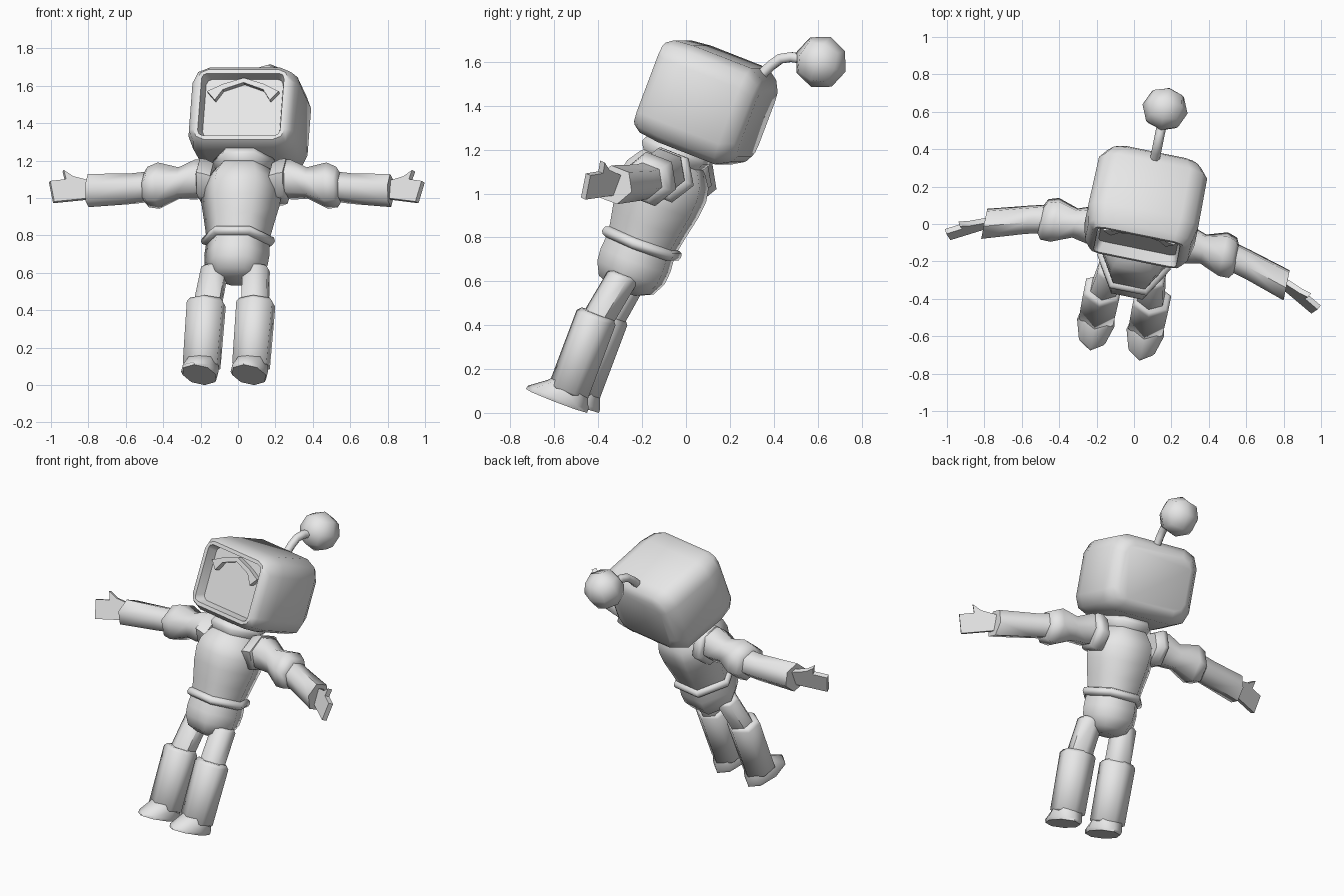
import bpy, bmesh, math
from mathutils import Matrix, Vector

if "Cube" in bpy.data.objects:
    bpy.data.objects.remove(bpy.data.objects["Cube"])

# Whole figure is modelled upright, then turned and leaned back
POSE = (Matrix.Translation((-0.0575, -0.483, 0.023))
        @ Matrix.Rotation(math.radians(-11.5), 4, 'Z')
        @ Matrix.Rotation(math.radians(-21), 4, 'X'))
X, Y, Z = Vector((1, 0, 0)), Vector((0, 1, 0)), Vector((0, 0, 1))

grey = bpy.data.materials.new("plain_grey")
grey.diffuse_color = (0.8, 0.8, 0.8, 1)
grey.use_nodes = True
grey.node_tree.nodes["Principled BSDF"].inputs["Base Color"].default_value = grey.diffuse_color


def finish(name, bm, angle=62):
    bmesh.ops.recalc_face_normals(bm, faces=bm.faces)
    mesh = bpy.data.meshes.new(name)
    bm.to_mesh(mesh)
    bm.free()
    mesh.materials.append(grey)
    obj = bpy.data.objects.new(name, mesh)
    bpy.context.collection.objects.link(obj)
    obj.matrix_world = POSE
    bpy.ops.object.select_all(action='DESELECT')
    obj.select_set(True)
    bpy.context.view_layer.objects.active = obj
    bpy.ops.object.shade_smooth_by_angle(angle=math.radians(angle))
    return obj


def loft(name, rings, side=1, angle=62):
    """Skin a list of equal-length point rings and cap both ends."""
    bm = bmesh.new()
    vs = [[bm.verts.new((p[0] * side, p[1], p[2])) for p in r] for r in rings]
    n = len(vs[0])
    for a, b in zip(vs, vs[1:]):
        for i in range(n):
            bm.faces.new((a[i], a[(i + 1) % n], b[(i + 1) % n], b[i]))
    bm.faces.new(vs[0])
    bm.faces.new(vs[-1])
    return finish(name, bm, angle)


def ring(c, ra, rb, a, b, n=6):
    return [Vector(c) + a * ra * math.cos(2 * math.pi * i / n)
            + b * rb * math.sin(2 * math.pi * i / n) for i in range(n)]


def tube(name, stations, a, b, side=1, n=6):
    """stations: (centre, radius along a, radius along b)"""
    return loft(name, [ring(c, ra, rb, a, b, n) for c, ra, rb in stations], side)


def plate(name, outline, at, depth, side=1):
    """Extrude a flat outline; at(u, z) places a point, depth is the offset."""
    front = [at(u, z) for u, z in outline]
    return loft(name, [front, [p + depth for p in front]], side, 30)


def lathe(name, profile):
    """Upright hexagonal body part; profile: (z, radius)"""
    return tube(name, [((0, 0, z), r, r) for z, r in profile], X, Y)


# Torso
lathe("pelvis", [(0.57, 0.07), (0.60, 0.14), (0.66, 0.172), (0.72, 0.178), (0.81, 0.17)])
lathe("belt", [(0.775, 0.17), (0.785, 0.195), (0.80, 0.202), (0.82, 0.195), (0.83, 0.17)])
lathe("chest", [(0.80, 0.17), (0.90, 0.19), (1.00, 0.212), (1.08, 0.22),
                (1.14, 0.208), (1.20, 0.165), (1.23, 0.13)])
lathe("collar", [(1.18, 0.13), (1.20, 0.145), (1.245, 0.175), (1.265, 0.165), (1.31, 0.13)])


# Head: chamfered boxes lofted front to back, with a recessed face
def box_ring(y, hw, hh, c):
    pts = []
    for sx, sz, flip in ((1, 1, 0), (-1, 1, 1), (-1, -1, 0), (1, -1, 1)):
        k = c * 0.3
        corner = [(hw, hh - c), (hw - k, hh - k), (hw - c, hh)]
        for u, w in (corner[::-1] if flip else corner):
            pts.append((sx * u, y, 1.51 + sz * w))
    return pts


loft("head", [box_ring(0.305, 0.22, 0.165, 0.06), box_ring(0.285, 0.255, 0.20, 0.09),
              box_ring(0.225, 0.295, 0.235, 0.10), box_ring(-0.06, 0.30, 0.235, 0.10),
              box_ring(-0.155, 0.28, 0.225, 0.09), box_ring(-0.19, 0.25, 0.20, 0.06),
              box_ring(-0.19, 0.225, 0.178, 0.03), box_ring(-0.13, 0.21, 0.165, 0.03)],
     angle=50)

# Arched face mark
half = [(0.11, 1.605), (0.15, 1.545), (0.195, 1.595), (0.11, 1.637)]
mark = [(0, 1.645)] + half + [(0, 1.672)] + [(-u, z) for u, z in reversed(half)]
plate("face_mark", mark, lambda u, z: Vector((u, -0.165, z)), Vector((0, 0.04, 0)))

# Antenna
path = [(0.235, 1.70), (0.27, 1.775), (0.30, 1.82), (0.345, 1.845), (0.48, 1.873)]
rings = []
for i, (y, z) in enumerate(path):
    p0, p1 = path[max(i - 1, 0)], path[min(i + 1, len(path) - 1)]
    d = Vector((0, p1[0] - p0[0], p1[1] - p0[1])).normalized()
    rings.append(ring((0, y, z), 0.026, 0.026, X, d.cross(X)))
loft("antenna_stem", rings)

bm = bmesh.new()
bmesh.ops.create_cube(bm, size=1)
bmesh.ops.subdivide_edges(bm, edges=bm.edges[:], cuts=1, use_grid_fill=True)
for v in bm.verts:
    v.co = v.co.normalized() * 0.123 + Vector((0, 0.481, 1.873))
finish("antenna_ball", bm)

for side, tag in ((1, "right"), (-1, "left")):
    # Leg
    tube("thigh_" + tag, [((0.112, -0.005, 0.65), 0.06, 0.062),
                          ((0.113, -0.008, 0.635), 0.074, 0.078),
                          ((0.13, -0.045, 0.41), 0.074, 0.08)], Y, X, side)
    tube("boot_" + tag, [((0.135, -0.052, 0.44), 0.08, 0.095),
                         ((0.135, -0.052, 0.42), 0.097, 0.112),
                         ((0.135, -0.052, 0.065), 0.097, 0.108),
                         ((0.135, -0.052, 0.055), 0.08, 0.09)], Y, X, side)
    tube("foot_" + tag, [((0.135, -0.088, 0.0), 0.153, 0.092),
                         ((0.135, -0.086, 0.018), 0.15, 0.102),
                         ((0.135, -0.06, 0.075), 0.10, 0.092),
                         ((0.135, -0.052, 0.11), 0.075, 0.08)], Y, X, side, 8)

    # Shoulder socket and puffed sleeve
    tube("shoulder_socket_" + tag, [((0.16, 0.03, 1.14), 0.12, 0.11),
                                    ((0.205, 0.035, 1.15), 0.135, 0.125),
                                    ((0.235, 0.03, 1.155), 0.13, 0.12),
                                    ((0.245, 0.03, 1.155), 0.10, 0.09)], Y, Z, side)
    tube("upper_arm_" + tag, [((0.21, 0.02, 1.165), 0.10, 0.10),
                              ((0.26, 0.02, 1.16), 0.112, 0.108),
                              ((0.35, 0.02, 1.14), 0.085, 0.085),
                              ((0.46, 0.02, 1.125), 0.128, 0.125),
                              ((0.515, 0.015, 1.115), 0.118, 0.108),
                              ((0.535, 0.01, 1.11), 0.08, 0.08)], Y, Z, side)
    tube("forearm_" + tag, [((0.50, 0.02, 1.12), 0.083, 0.083),
                            ((0.60, 0.0, 1.10), 0.083, 0.083),
                            ((0.825, -0.06, 1.066), 0.088, 0.09)], Y, Z, side)

    # Flat mitten hand with a thumb
    hand = [(0.81, 1.02), (0.985, 0.968), (1.013, 1.081), (0.935, 1.105),
            (0.95, 1.155), (0.90, 1.128), (0.81, 1.118)]
    plate("hand_" + tag, hand,
          lambda u, z: Vector((u, -0.075 - 0.47 * (u - 0.82), z)),
          Vector((0.012, 0.026, 0)), side)
